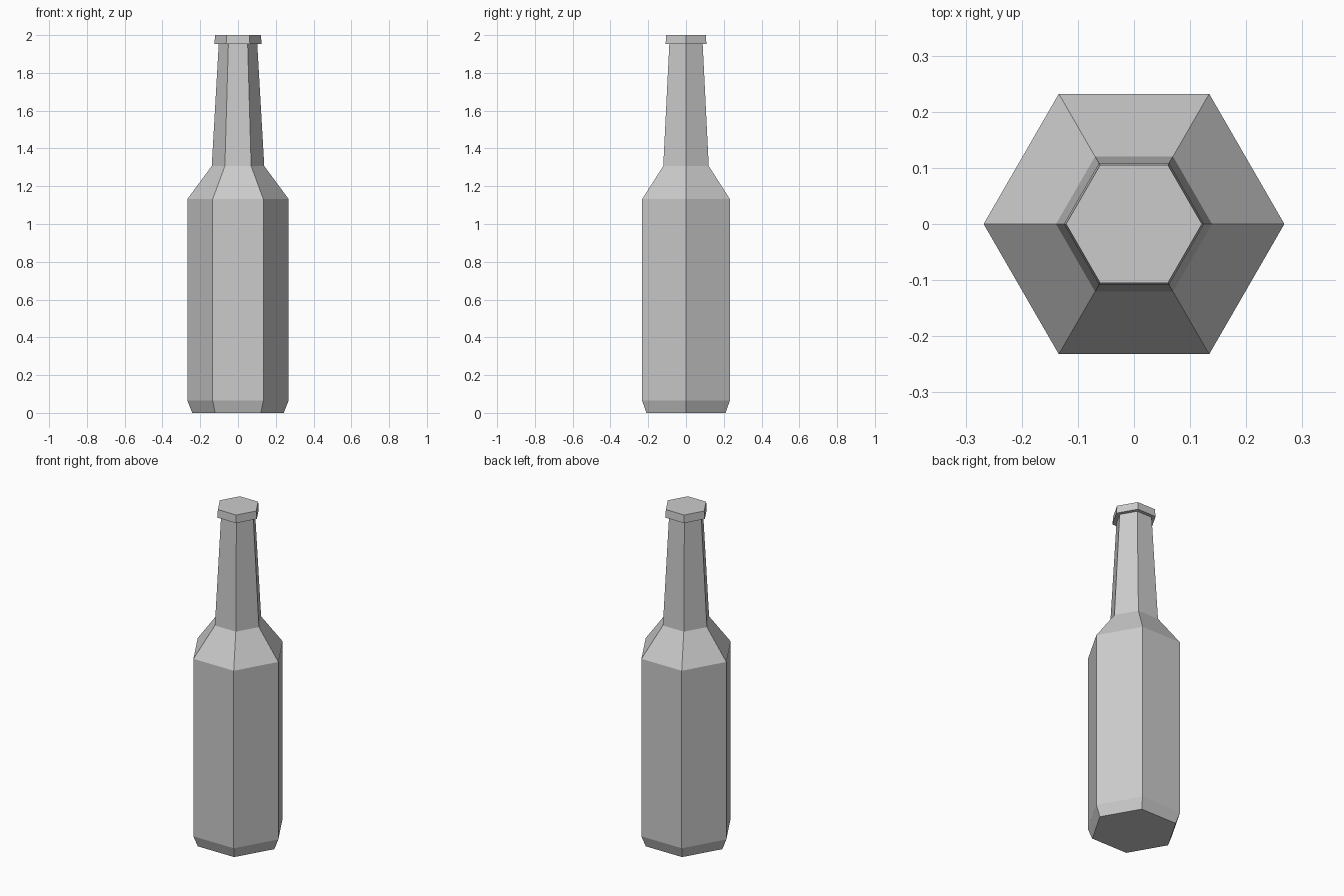
import bpy, bmesh
from math import cos, sin, tau

cube = bpy.data.objects.get("Cube")
if cube:
    bpy.data.objects.remove(cube, do_unlink=True)

SIDES = 6

glass = bpy.data.materials.new("plain_grey")
glass.use_nodes = True
grey = (0.6, 0.6, 0.6, 1.0)
glass.diffuse_color = grey
glass.node_tree.nodes["Principled BSDF"].inputs["Base Color"].default_value = grey


def hex_lathe(name, profile):
    """Stack six-sided rings of (radius, height) into a closed, flat-shaded solid."""
    bm = bmesh.new()
    rings = [[bm.verts.new((r * cos(tau * i / SIDES), r * sin(tau * i / SIDES), z))
              for i in range(SIDES)] for r, z in profile]
    for low, high in zip(rings, rings[1:]):
        for i in range(SIDES):
            j = (i + 1) % SIDES
            bm.faces.new((low[i], low[j], high[j], high[i]))
    bm.faces.new(rings[0][::-1])
    bm.faces.new(rings[-1])
    mesh = bpy.data.meshes.new(name)
    bm.to_mesh(mesh)
    bm.free()
    mesh.materials.append(glass)
    obj = bpy.data.objects.new(name, mesh)
    bpy.context.collection.objects.link(obj)
    return obj


# Whole bottle: bevelled base, body, shoulder, tapering neck, overhanging lip
hex_lathe("bottle", [
    (0.242, 0.0),     # base
    (0.268, 0.065),   # bottom of body
    (0.268, 1.132),   # top of body
    (0.139, 1.307),   # shoulder meets neck
    (0.102, 1.953),   # top of neck
    (0.125, 1.953),   # underside of lip
    (0.121, 2.0),     # flat top
])
